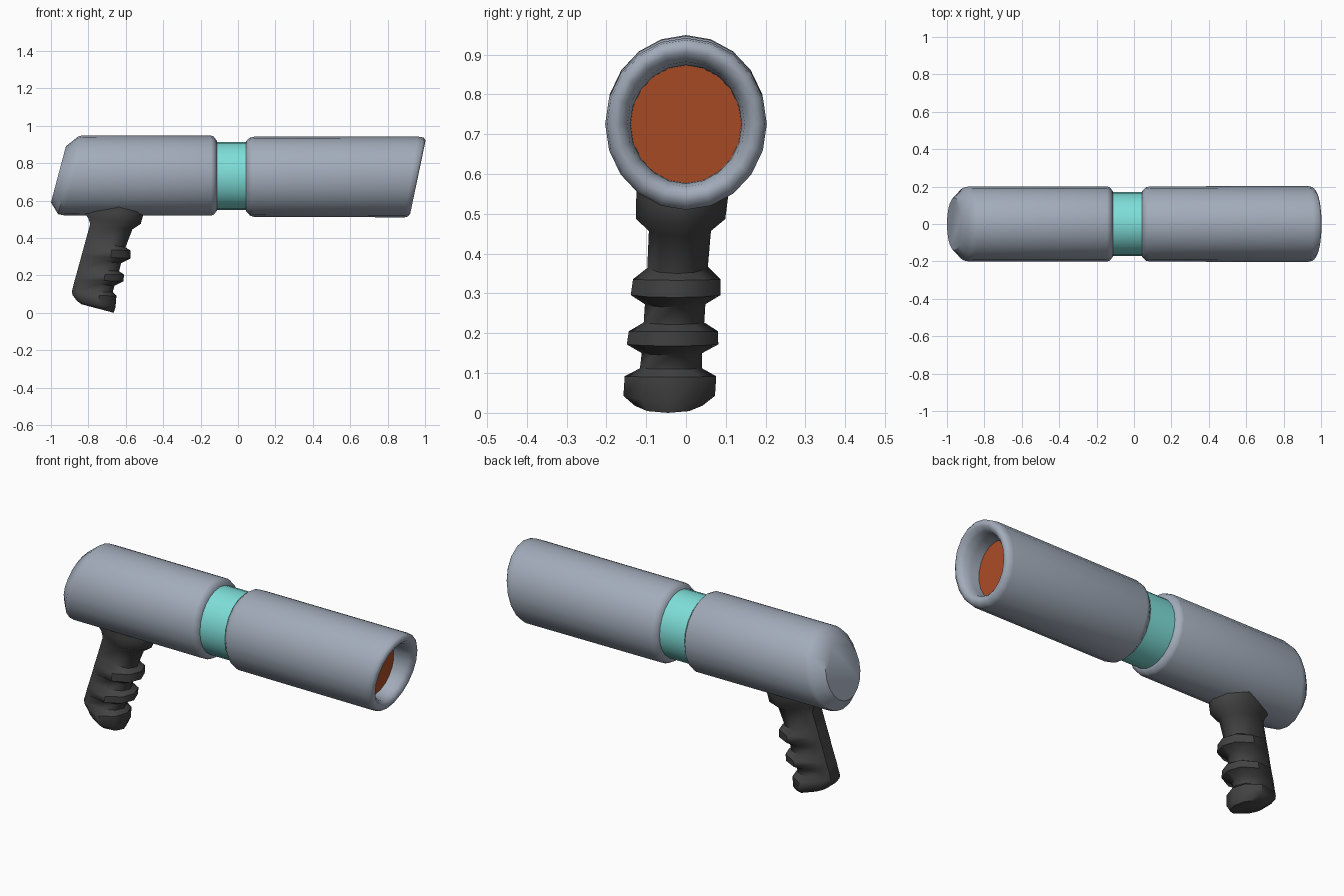
import bpy, bmesh, math

def material(name, rgb):
    m = bpy.data.materials.new(name)
    m.diffuse_color = (*rgb, 1)
    return m

GREY = material("blue_grey_metal", (0.36, 0.41, 0.49))
TEAL = material("teal_band", (0.21, 0.73, 0.69))
ORANGE = material("burnt_orange", (0.43, 0.075, 0.02))
DARK = material("dark_grip", (0.055, 0.055, 0.055))

def loft(name, rings, mat, cap_start=False, cap_end=False, angle=40):
    """Skin a list of equal-length point rings into one object."""
    bm = bmesh.new()
    vs = [[bm.verts.new(p) for p in ring] for ring in rings]
    n = len(vs[0])
    for a, b in zip(vs, vs[1:]):
        for i in range(n):
            j = (i + 1) % n
            bm.faces.new((a[i], a[j], b[j], b[i]))
    if cap_start:
        bm.faces.new(vs[0][::-1])
    if cap_end:
        bm.faces.new(vs[-1])
    bmesh.ops.recalc_face_normals(bm, faces=bm.faces)
    me = bpy.data.meshes.new(name)
    bm.to_mesh(me)
    bm.free()
    me.materials.append(mat)
    ob = bpy.data.objects.new(name, me)
    bpy.context.collection.objects.link(ob)
    bpy.ops.object.select_all(action='DESELECT')
    ob.select_set(True)
    bpy.context.view_layer.objects.active = ob
    bpy.ops.object.shade_smooth_by_angle(angle=math.radians(angle))
    return ob

def ring(x, r, shear=0.0, cz=0.73, n=20):
    """Slightly oval ring round the barrel axis, leaning by shear."""
    pts = []
    for i in range(n):
        a = 2 * math.pi * i / n
        dz = r * math.sin(a)
        pts.append((x + shear * dz, r * 0.94 * math.cos(a), cz + dz))
    return pts

# rear housing with a slanted, chamfered back end
loft("rear_housing", [
    ring(-0.96, 0.150, 0.267, 0.74),
    ring(-0.908, 0.208, 0.26, 0.735),
    ring(-0.88, 0.214, 0.24, 0.735),
    ring(-0.145, 0.214, 0, 0.733),
    ring(-0.13, 0.209, 0, 0.733),
    ring(-0.113, 0.187, 0, 0.732),
    ring(-0.113, 0.150, 0, 0.732)], GREY, cap_start=True, cap_end=True)

# coloured neck between the two housings
loft("neck_band", [ring(-0.13, 0.182, 0, 0.731, 24),
                   ring(0.06, 0.182, 0, 0.731, 24)], TEAL, True, True)

# front barrel with slanted rounded lip and hollow bore
loft("front_barrel", [
    ring(0.042, 0.150, 0, 0.73),
    ring(0.042, 0.187, 0, 0.73),
    ring(0.065, 0.209, 0, 0.728),
    ring(0.085, 0.214, 0, 0.727),
    ring(0.925, 0.216, 0.16, 0.726),
    ring(0.951, 0.211, 0.20, 0.726),
    ring(0.962, 0.195, 0.21, 0.726),
    ring(0.962, 0.178, 0.21, 0.726),
    ring(0.940, 0.157, 0.20, 0.725),
    ring(0.900, 0.149, 0.16, 0.725),
    ring(0.820, 0.147, 0.08, 0.725)], GREY, cap_start=True, angle=60)

# glowing disc set inside the bore
loft("muzzle_disc", [ring(0.835, 0.150, 0.1, 0.725, 24),
                     ring(0.855, 0.150, 0.1, 0.725, 24)], ORANGE, True, True)

# grip: stations (back x, back z, front x, front z, half width)
stations = [
    (-0.83, 0.62, -0.51, 0.62, 0.115),
    (-0.83, 0.545, -0.505, 0.53, 0.115),
    (-0.80, 0.505, -0.52, 0.475, 0.112),
    (-0.79, 0.475, -0.565, 0.445, 0.078),
    (-0.815, 0.385, -0.602, 0.350, 0.076),
    (-0.827, 0.340, -0.575, 0.333, 0.110),
    (-0.837, 0.305, -0.575, 0.290, 0.113),
    (-0.842, 0.285, -0.625, 0.265, 0.076),
    (-0.856, 0.235, -0.636, 0.222, 0.076),
    (-0.864, 0.205, -0.610, 0.205, 0.112),
    (-0.872, 0.178, -0.612, 0.168, 0.115),
    (-0.877, 0.158, -0.660, 0.145, 0.076),
    (-0.888, 0.115, -0.670, 0.110, 0.078),
    (-0.885, 0.095, -0.650, 0.090, 0.115),
    (-0.860, 0.062, -0.655, 0.030, 0.115),
    (-0.835, 0.045, -0.665, 0.000, 0.085),
]
# half outline from back to front: (fraction of depth, fraction of width)
half = [(0.0, 0.5), (0.14, 0.82), (0.60, 1.0), (0.90, 0.62)]

def grip_ring(xb, zb, xf, zf, w):
    outline = half + [(1.0, 0.0)] + [(u, -v) for u, v in reversed(half)]
    pts = []
    for u, v in outline:
        x, z = xb + (xf - xb) * u, zb + (zf - zb) * u
        side = min(w, 0.078) if u < 0.2 else w     # ridges fade at the back
        yc = -0.045 + 0.065 * z                    # slight sideways lean
        pts.append((x, yc + v * side, z))
    return pts

loft("grip", [grip_ring(*s) for s in stations], DARK, True, True, angle=50)
